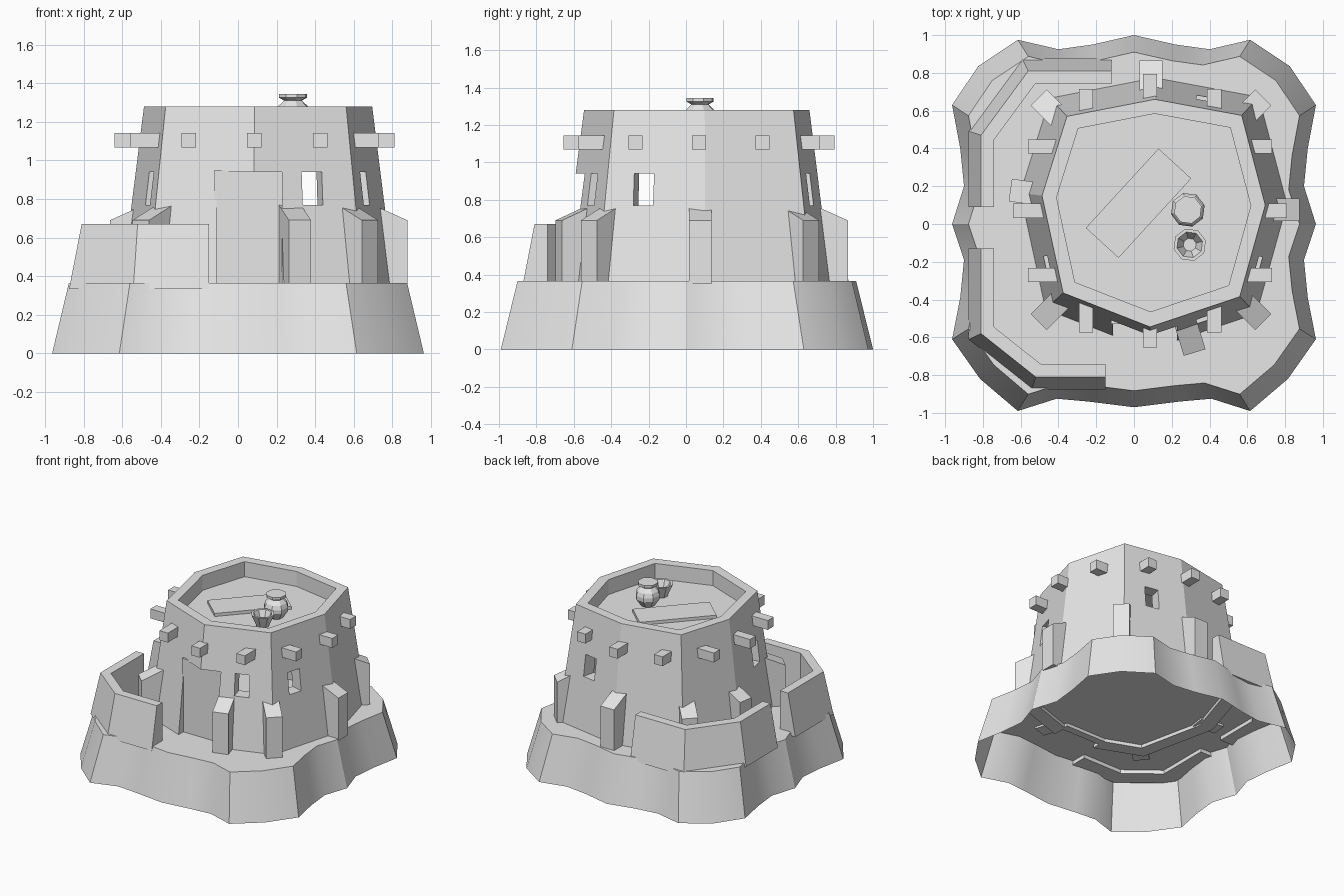
import bpy, bmesh, math
from mathutils import Vector, Matrix

cube = bpy.data.objects.get("Cube")
if cube:
    bpy.data.objects.remove(cube, do_unlink=True)

clay = bpy.data.materials.new("pale_clay")
clay.use_nodes = True
GREY = (0.8, 0.8, 0.8, 1)
clay.diffuse_color = GREY
clay.node_tree.nodes["Principled BSDF"].inputs["Base Color"].default_value = GREY

GROUND, TOP, ROOF = 0.365, 1.28, 1.16
CENTRE = Vector((0.105, 0.075))


def loft(name, rings, bottom=True, top=True):
    """Skin a stack of closed rings of points, with optional end caps."""
    bm = bmesh.new()
    loops = [[bm.verts.new(p) for p in ring] for ring in rings]
    n = len(loops[0])
    for low, high in zip(loops, loops[1:]):
        for i in range(n):
            j = (i + 1) % n
            bm.faces.new((low[i], low[j], high[j], high[i]))
    if bottom:
        bm.faces.new(loops[0][::-1])
    if top:
        bm.faces.new(loops[-1])
    if bottom and top:
        bmesh.ops.recalc_face_normals(bm, faces=bm.faces)
    mesh = bpy.data.meshes.new(name)
    bm.to_mesh(mesh)
    bm.free()
    mesh.materials.append(clay)
    obj = bpy.data.objects.new(name, mesh)
    bpy.context.collection.objects.link(obj)
    return obj


def box(name, centre, size, yaw=0):
    x, y, z = (s / 2 for s in size)
    turn = Matrix.Translation(centre) @ Matrix.Rotation(yaw, 4, 'Z')
    rings = [[turn @ Vector((a, b, h)) for a, b in ((-x, -y), (x, -y), (x, y), (-x, y))]
             for h in (-z, z)]
    return loft(name, rings)


def cut(target, cutter):
    cutter.hide_render = True
    mod = target.modifiers.new("cut", 'BOOLEAN')
    mod.operation, mod.solver, mod.object = 'DIFFERENCE', 'EXACT', cutter
    bpy.context.view_layer.objects.active = target
    bpy.ops.object.modifier_apply(modifier=mod.name)
    bpy.data.objects.remove(cutter, do_unlink=True)


# Wavy rock base, open underneath
half = [(0, -0.97), (0.24, -0.94), (0.41, -0.925), (0.615, -0.99), (0.815, -0.82),
        (0.963, -0.61), (0.92, -0.39), (0.9, -0.19), (0.963, 0), (0.9, 0.2), (0.92, 0.4),
        (0.963, 0.63), (0.825, 0.835), (0.615, 0.975), (0.4, 0.925), (0.22, 0.95), (0, 1)]
outline = half + [(-x, y) for x, y in half[-2:0:-1]]
base = loft("rock_base", [[(x * s, y * s, z) for x, y in outline]
                          for s, z in ((1, 0), (0.91, GROUND))], bottom=False)
bpy.ops.object.select_all(action='DESELECT')
base.select_set(True)
bpy.context.view_layer.objects.active = base
bpy.ops.object.shade_smooth_by_angle(angle=math.radians(32))

# Eight-sided leaning tower
rim = [(0.085, -0.545), (0.56, -0.385), (0.695, 0.1), (0.57, 0.575),
       (0.11, 0.66), (-0.355, 0.57), (-0.487, 0.15), (-0.375, -0.365)]


def octagon(scale, z):
    return [(*(CENTRE + (Vector(p) - CENTRE) * scale), z) for p in rim]


tower = loft("tower", [octagon(1.2, 0.34), octagon(1, TOP)])
cut(tower, loft("roof_recess", [octagon(0.87, ROOF), octagon(0.87, TOP + 0.1)]))
cut(tower, loft("room", [octagon(1.02, 0.3), octagon(0.87, ROOF - 0.05)]))

# Window openings: position and turn of each
for x, y, deg in ((0.385, -0.5, 16), (0.385, 0.66, -13), (0.67, -0.23, 74), (-0.49, -0.23, 101)):
    cut(tower, box("window", (x, y, 0.855), (0.11, 0.4, 0.17), math.radians(deg)))

# Doorway with a recessed door
cut(tower, box("doorway", (0.058, -0.6, 0.64), (0.34, 0.4, 0.6)))
box("door", (0.058, -0.5, 0.645), (0.36, 0.06, 0.61))

# Sloping-topped buttresses around the tower
HUB = Vector((0.09, 0.075))


def buttress(name, reach, deg, width=0.12):
    turn = Matrix.Translation((*HUB, 0)) @ Matrix.Rotation(math.radians(deg), 4, 'Z')
    inner, w = reach - 0.19, width / 2
    plan = ((inner, -w), (reach, -w), (reach, w), (inner, w))
    loft(name, [[turn @ Vector((x, y, 0.35)) for x, y in plan],
                [turn @ Vector((x, y, 0.69 if x == reach else 0.775)) for x, y in plan]])


for name, reach, deg in (("right", 0.787, 0), ("back_right", 0.84, 45), ("back", 0.79, 90),
                         ("back_left", 0.84, 135), ("left", 0.752, 172),
                         ("front_left", 0.84, 225), ("front", 0.79, -73),
                         ("front_right", 0.84, -45)):
    buttress("buttress_" + name, reach, deg)

# Projecting roof beams, three on each side
for side in range(4):
    out = Matrix.Rotation(side * math.pi / 2, 4, 'Z')
    for offset in (-0.34, 0, 0.34):
        reach = 0.725 if offset == 0 else 0.645
        spot = out @ Vector((reach - 0.08, offset, 1.105)) + Vector((0.085, 0.07, 0))
        box("roof_beam", spot, (0.16, 0.075, 0.075), side * math.pi / 2)


# Low courtyard walls with a battered outer face
def offset_path(path, dist):
    """Shift an open path to its left by a distance, with mitred corners."""
    pts = [Vector(p) for p in path]
    normals = [Vector((a.y - b.y, b.x - a.x)).normalized() for a, b in zip(pts, pts[1:])]
    result = []
    for i, p in enumerate(pts):
        a, b = normals[max(i - 1, 0)], normals[min(i, len(normals) - 1)]
        result.append(p + (a + b) * dist / (1 + a.dot(b)))
    return result


def courtyard_wall(name, path):
    low, inside = offset_path(path, 0.065), offset_path(path, -0.07)
    top = [Vector(p) for p in path]
    bm = bmesh.new()
    sections = [[bm.verts.new((*p, z)) for p, z in ((l, 0.335), (t, 0.67), (i, 0.67), (i, 0.335))]
                for l, t, i in zip(low, top, inside)]
    for a, b in zip(sections, sections[1:]):
        for k in range(4):
            m = (k + 1) % 4
            bm.faces.new((a[k], a[m], b[m], b[k]))
    bm.faces.new(sections[0])
    bm.faces.new(sections[-1])
    bmesh.ops.recalc_face_normals(bm, faces=bm.faces)
    mesh = bpy.data.meshes.new(name)
    bm.to_mesh(mesh)
    bm.free()
    mesh.materials.append(clay)
    bpy.context.collection.objects.link(bpy.data.objects.new(name, mesh))


courtyard_wall("front_wall", [(-0.81, -0.13), (-0.81, -0.58), (-0.52, -0.81), (-0.15, -0.81)][::-1][::-1]
               [::-1])
courtyard_wall("back_wall", [(-0.12, 0.81), (-0.56, 0.81), (-0.81, 0.47), (-0.81, 0.09)][::-1])

# Roof hatch and pots
box("roof_hatch", (0.024, 0.11, ROOF + 0.01), (0.57, 0.235, 0.03), math.radians(47.5))


def pot(name, x, y, profile):
    corners = [math.radians(45 * k + 15) for k in range(8)]
    loft(name, [[(x + r * math.cos(a), y + r * math.sin(a), ROOF + h) for a in corners]
                for r, h in profile])


pot("tall_jar", 0.285, 0.075, [(0.05, 0), (0.092, 0.06), (0.092, 0.09), (0.08, 0.12),
                               (0.048, 0.15), (0.075, 0.165), (0.075, 0.185)])
pot("open_bowl", 0.295, -0.11, [(0.045, 0), (0.088, 0.1), (0.07, 0.1), (0.035, 0.025)])
